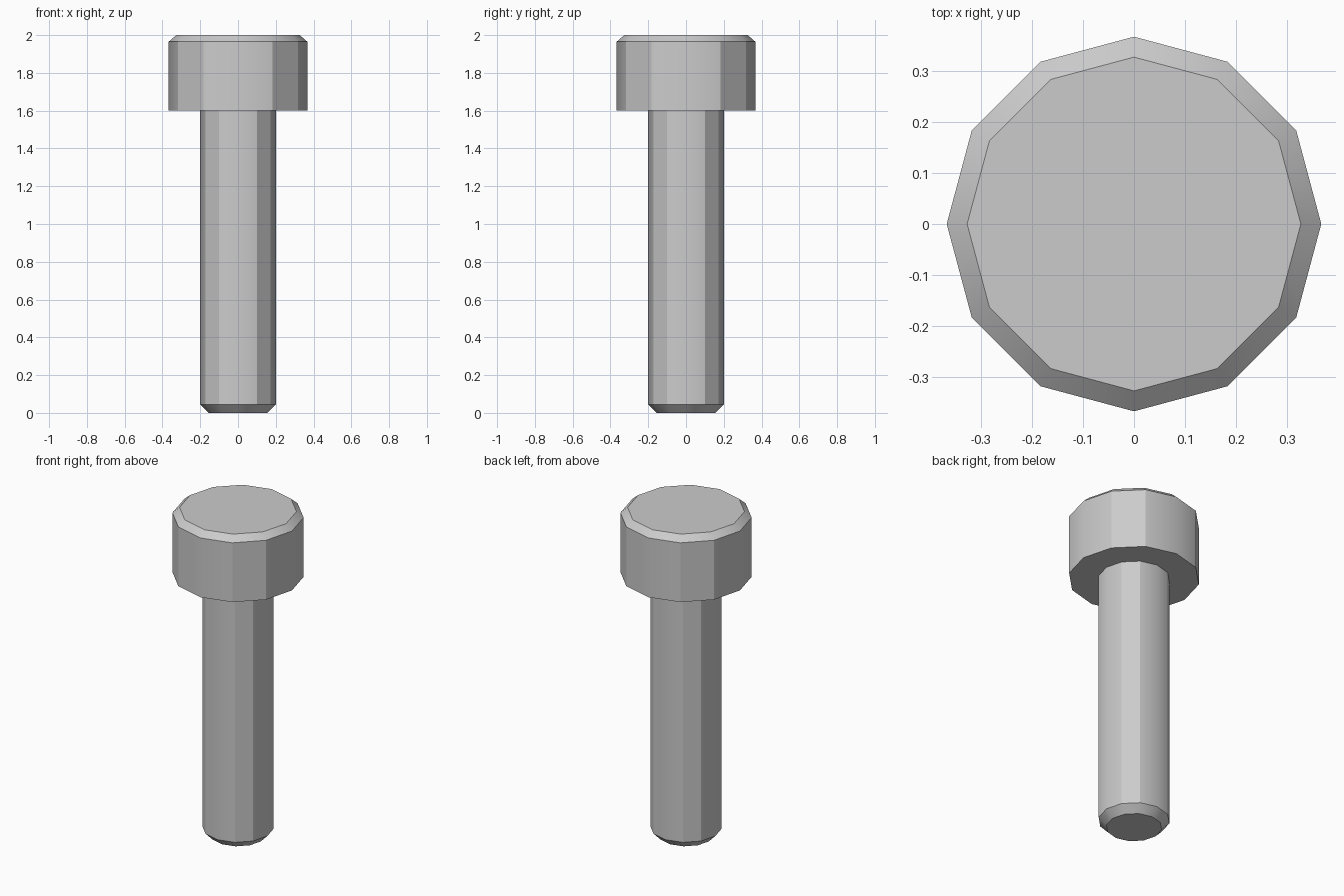
import bpy, bmesh, math

cube = bpy.data.objects.get("Cube")
if cube:
    bpy.data.objects.remove(cube, do_unlink=True)

STEEL = (0.6, 0.6, 0.6, 1)
steel = bpy.data.materials.new("light_grey_steel")
steel.use_nodes = True
steel.diffuse_color = STEEL
steel.node_tree.nodes["Principled BSDF"].inputs["Base Color"].default_value = STEEL


def add_ring(bm, radius, z, sides=12, turn=0.0):
    """Closed loop of vertices and edges at height z."""
    step = math.tau / sides
    verts = [bm.verts.new((radius * math.cos(turn + i * step),
                           radius * math.sin(turn + i * step), z))
             for i in range(sides)]
    return verts, [bm.edges.new((verts[i], verts[(i + 1) % sides])) for i in range(sides)]


def bridge(bm, rings):
    """Skin each ring to the next one."""
    for a, b in zip(rings, rings[1:]):
        bmesh.ops.bridge_loops(bm, edges=a[1] + b[1])


def finish(bm, name):
    """Store the mesh, then keep the facets crisp away from the axes."""
    mesh = bpy.data.meshes.new(name)
    bm.to_mesh(mesh)
    bm.free()
    mesh.materials.append(steel)
    obj = bpy.data.objects.new(name, mesh)
    bpy.context.collection.objects.link(obj)
    bpy.ops.object.select_all(action='DESELECT')
    obj.select_set(True)
    bpy.context.view_layer.objects.active = obj
    bpy.ops.object.shade_smooth_by_angle(angle=math.radians(32))
    for edge in mesh.edges:
        a, b = (mesh.vertices[i].co for i in edge.vertices)
        upright = (a - b).xy.length < 0.001
        if upright and min(abs(a.x), abs(a.y)) > 0.01:
            edge.use_edge_sharp = True
    return obj


# Shank with a chamfered, closed tip
bm = bmesh.new()
rings = [add_ring(bm, r, z) for r, z in ((0.156, 0), (0.2, 0.045), (0.2, 1.6))]
bridge(bm, rings)
bm.faces.new(rings[0][0])
bmesh.ops.recalc_face_normals(bm, faces=bm.faces)
# the top is open against the head, so make sure the sides face outward
side = max(bm.faces, key=lambda f: f.calc_area())
if side.normal.dot(side.calc_center_median()) < 0 and len(side.verts) == 4:
    bmesh.ops.reverse_faces(bm, faces=bm.faces)
finish(bm, "shank")

# Head: underside ring, wall, chamfer, flat top and hexagonal socket
bm = bmesh.new()
rings = [add_ring(bm, r, z) for r, z in
         ((0.2, 1.6), (0.367, 1.6), (0.367, 1.965), (0.327, 2.0))]
rings += [add_ring(bm, 0.193, z, 6, math.pi / 6) for z in (2.0, 1.82)]
bridge(bm, rings)
# Shallow conical socket floor
tip = bm.verts.new((0, 0, 1.77))
floor = rings[-1][0]
for i in range(6):
    bm.faces.new((floor[i], floor[(i + 1) % 6], tip))
bmesh.ops.recalc_face_normals(bm, faces=bm.faces)
wall = max((f for f in bm.faces if abs(f.normal.z) < 0.1),
           key=lambda f: f.calc_center_median().xy.length)
if wall.normal.dot(wall.calc_center_median()) < 0:
    bmesh.ops.reverse_faces(bm, faces=bm.faces)
finish(bm, "socket_head")
